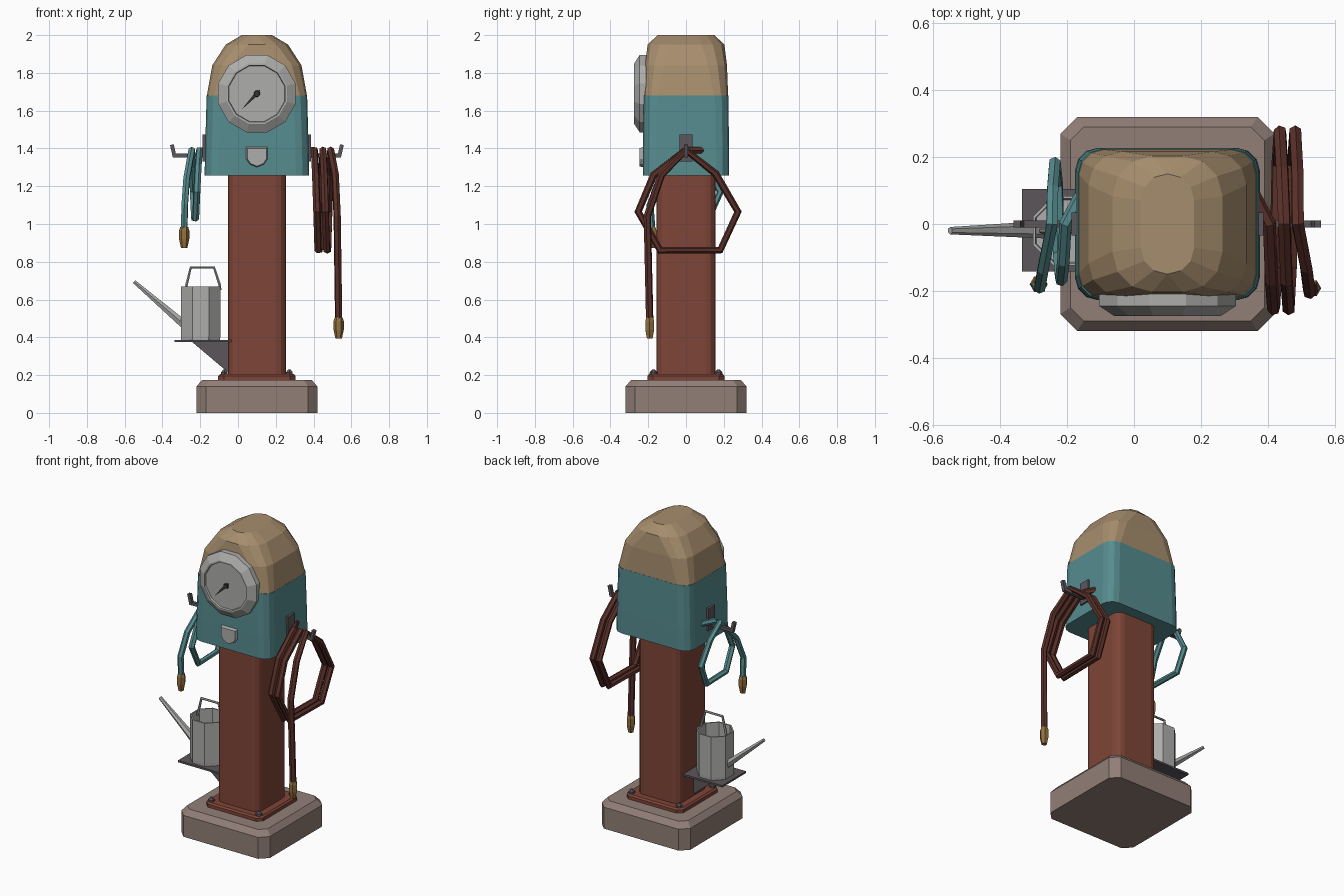
import bpy, bmesh
from math import sin, cos, pi
from mathutils import Vector, Matrix

if "Cube" in bpy.data.objects:
    bpy.data.objects.remove(bpy.data.objects["Cube"], do_unlink=True)


def material(name, hex_code):
    rgb = [int(hex_code[i:i + 2], 16) / 255 for i in (0, 2, 4)]
    col = [c / 12.92 if c < 0.04 else ((c + 0.055) / 1.055) ** 2.4 for c in rgb] + [1]
    m = bpy.data.materials.new(name)
    m.use_nodes = True
    m.diffuse_color = col
    m.node_tree.nodes["Principled BSDF"].inputs["Base Color"].default_value = col
    return m


STONE = material("stone", "927F77")
RED = material("red paint", "7F4537")
TEAL = material("teal paint", "568C8F")
TAN = material("tan paint", "A68D6D")
STEEL = material("light steel", "ADADAB")
IRON = material("dark iron", "5C565B")
RUBBER = material("dark red rubber", "5A3029")
BRASS = material("brass", "95713F")
NEEDLE = material("needle black", "343436")

CX = 0.1  # centre line of the pump


def finish(name, bm, mat):
    bmesh.ops.recalc_face_normals(bm, faces=bm.faces)
    me = bpy.data.meshes.new(name)
    bm.to_mesh(me)
    bm.free()
    me.materials.append(mat)
    ob = bpy.data.objects.new(name, me)
    bpy.context.collection.objects.link(ob)
    return ob


def loft(name, rings, mat, caps=(True, True)):
    """Skin a list of equal-length point rings."""
    bm = bmesh.new()
    vs = [[bm.verts.new(p) for p in r] for r in rings]
    n = len(vs[0])
    for a, b in zip(vs, vs[1:]):
        for i in range(n):
            j = (i + 1) % n
            bm.faces.new((a[i], a[j], b[j], b[i]))
    if caps[0]:
        bm.faces.new(vs[0][::-1])
    if caps[1]:
        bm.faces.new(vs[-1])
    return finish(name, bm, mat)


def round_rect(hx, hy, r, z, seg):
    pts = []
    for k, (sx, sy) in enumerate(((1, 1), (-1, 1), (-1, -1), (1, -1))):
        for i in range(seg + 1):
            a = (k + i / seg) * pi / 2
            pts.append((CX + sx * (hx - r) + r * cos(a), sy * (hy - r) + r * sin(a), z))
    return pts


def block(name, sections, mat, seg=2):
    return loft(name, [round_rect(*s, seg) for s in sections], mat)


def lathe(name, profile, sides, origin, axis, mat, caps=(True, True), phase=0.5):
    """Rings of (radius, distance) along an axis."""
    rot = Vector((0, 0, 1)).rotation_difference(Vector(axis)).to_matrix()
    rings = []
    for r, d in profile:
        angles = [2 * pi * (i + phase) / sides for i in range(sides)]
        rings.append([Vector(origin) + rot @ Vector((r * cos(a), r * sin(a), d)) for a in angles])
    return loft(name, rings, mat, caps)


def box(name, lo, hi, mat):
    bm = bmesh.new()
    lo, hi = Vector(lo), Vector(hi)
    bmesh.ops.create_cube(bm, size=1, matrix=Matrix.Translation((lo + hi) / 2)
                          @ Matrix.Diagonal((*(hi - lo), 1)))
    return finish(name, bm, mat)


def tube(name, pts, radius, mat):
    cu = bpy.data.curves.new(name, "CURVE")
    cu.dimensions = "3D"
    cu.bevel_depth, cu.bevel_resolution, cu.use_fill_caps = radius, 1, True
    sp = cu.splines.new("POLY")
    sp.points.add(len(pts) - 1)
    for p, co in zip(sp.points, pts):
        p.co = (*co, 1)
    ob = bpy.data.objects.new(name, cu)
    bpy.context.collection.objects.link(ob)
    me = bpy.data.meshes.new_from_object(ob.evaluated_get(bpy.context.evaluated_depsgraph_get()))
    bpy.data.objects.remove(ob)
    me.materials.clear()
    me.materials.append(mat)
    me.shade_flat()
    ob = bpy.data.objects.new(name, me)
    bpy.context.collection.objects.link(ob)
    return ob


def prism(name, outline, depth, mat, inset=1.0):
    """Outline in x-z pushed along y, the front ring scaled by inset."""
    c = sum((Vector(p) for p in outline), Vector((0, 0))) / len(outline)
    front = [c + (Vector(p) - c) * inset for p in outline]
    return loft(name, [[(x, depth[1], z) for x, z in outline],
                       [(x, depth[0], z) for x, z in front]], mat)


# Plinth, foot plate and bolts
block("plinth", [(.32, .32, .05, 0), (.32, .32, .05, .14), (.29, .29, .04, .175)], STONE, 1)
block("foot_plate", [(.205, .205, .03, .17), (.205, .205, .03, .195), (.195, .195, .03, .205)], RED, 1)
for sx in (-1, 1):
    for sy in (-1, 1):
        lathe("foot_bolt", [(.02, 0), (.02, .012), (.008, .026)], 6,
              (CX + sx * .172, sy * .172, .203), (0, 0, 1), IRON)

# Column, housing and dome
block("column", [(.153, .155, .05, .2), (.153, .155, .05, 1.27)], RED, 3)
block("housing", [(.277, .228, .07, 1.258), (.274, .228, .07, 1.4), (.266, .224, .07, 1.68)], TEAL, 3)
block("dome", [(.265, .223, .075, 1.68), (.236, .217, .10, 1.84),
               (.165, .203, .12, 1.95), (.08, .15, .079, 2.0)], TAN, 3)

# Dial with recessed face and needle
lathe("dial", [(.212, .2), (.212, .245), (.165, .275), (.155, .275), (.152, .262)], 12,
      (CX, 0, 1.69), (0, -1, 0), STEEL)
prism("dial_needle", [(.02, 1.607), (.09, 1.694), (.118, 1.712), (.106, 1.682)], (-.27, -.261), NEEDLE)
lathe("needle_hub", [(.018, 0), (.015, .012)], 8, (CX, -.261, 1.69), (0, -1, 0), NEEDLE)

# Shield badge
shield = [(.04, 1.41), (.16, 1.41), (.16, 1.345), (.14, 1.315), (.1, 1.298), (.06, 1.315), (.04, 1.345)]
prism("badge", shield, (-.246, -.22), STEEL, .85)

# Hose hooks on both sides
for s in (-1, 1):
    def side(d, y, z):
        return (CX + s * d, y, z)
    box("hook_plate", side(.262, -.035, 1.33), side(.287, .035, 1.475), IRON)
    box("hook_arm", side(.28, -.01, 1.352), side(.445, .01, 1.372), IRON)
    prism("hook_tip", [(CX + s * x, z) for x, z in
                       ((.425, 1.352), (.445, 1.352), (.46, 1.418), (.44, 1.422))], (-.011, .011), IRON)


def coil(start_x, step, turns, y_max, z_low, z_mid):
    """Hexagonal turns hanging from a hook, drifting outwards."""
    span = 1.39 - z_mid
    turn = [(0, 1.39), (-.62 * y_max, z_mid + .6 * span), (-.92 * y_max, z_mid),
            (-.5 * y_max, z_low), (.66 * y_max, z_low), (y_max, z_mid), (.57 * y_max, z_mid + .62 * span)]
    pts = []
    for t in range(turns):
        for i, (y, z) in enumerate(turn):
            pts.append((start_x + step * (t + i / 7), y, z))
    return pts


# Long and short hoses with brass nozzles
long_hose = [(.36, .085, 1.39)] + coil(.405, .045, 2, .275, .862, 1.065)
long_hose += [(.49, 0, 1.39), (.515, -.13, 1.26), (.525, -.205, 1.04), (.533, -.192, .48)]
tube("long_hose", long_hose, .02, RUBBER)
short_hose = [(-.16, .085, 1.39)] + coil(-.205, -.045, 1, .182, 1.03, 1.17)
short_hose += [(-.245, 0, 1.39), (-.272, -.135, 1.24), (-.282, -.19, 1.1), (-.285, -.18, .96)]
tube("short_hose", short_hose, .019, TEAL)
for end in ((.533, -.192, .505), (-.285, -.18, .985)):
    lathe("nozzle", [(.021, 0), (.027, .02), (.027, .065), (.017, .112)], 6, end, (0, 0, -1), BRASS)

# Shelf and bracket
box("shelf", (-.335, -.142, .375), (-.03, .105, .387), IRON)
prism("shelf_bracket", [(-.245, .377), (-.04, .377), (-.04, .21), (-.065, .225)], (-.035, .0), IRON)

# Watering can: open body, handle and spout
lathe("can_body", [(.112, 0), (.113, .02), (.113, .283), (.104, .283), (.1, .02)], 8,
      (-.198, -.02, .387), (0, 0, 1), STEEL)
tube("can_handle", [(-.278, -.02, .65), (-.272, -.02, .68), (-.25, -.02, .77),
                    (-.127, -.02, .77), (-.098, -.02, .68), (-.094, -.02, .65)], .008, STEEL)
root, tip = Vector((-.27, -.017, .455)), Vector((-.55, -.02, .695))
lathe("can_spout", [(.026, 0), (.011, (tip - root).length)], 6, root, (tip - root).normalized(), STEEL)
